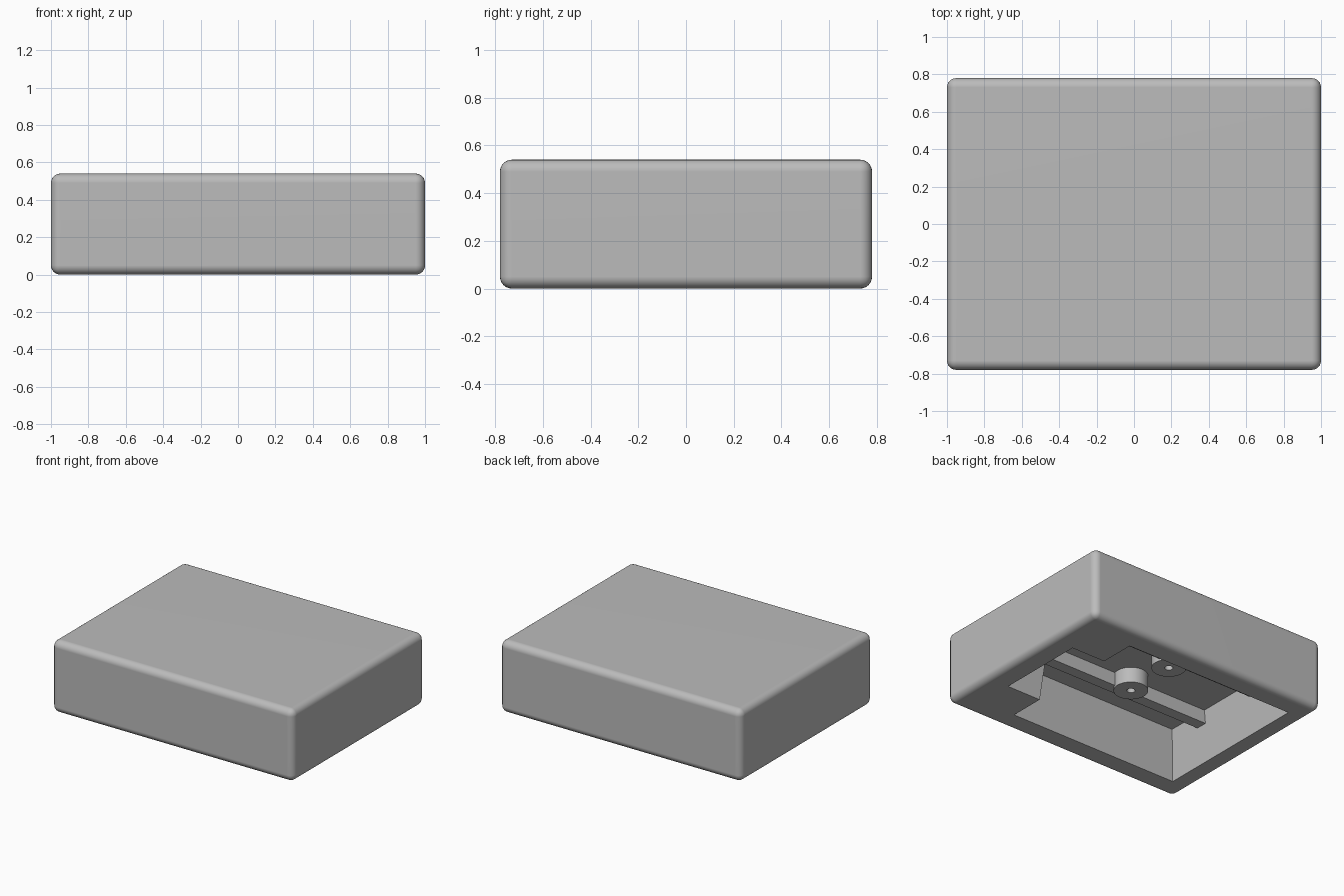
import bpy
import bmesh
import math
from mathutils import Matrix, Vector

if "Cube" in bpy.data.objects:
    bpy.data.objects.remove(bpy.data.objects["Cube"])

HEIGHT = 0.54
CEILING = 0.38
DRAFT = 0.09     # inward slope of the cavity walls per unit height

grey = bpy.data.materials.new("plain_grey")
grey.use_nodes = True
colour = (0.5, 0.5, 0.5, 1)
grey.diffuse_color = colour
grey.node_tree.nodes["Principled BSDF"].inputs["Base Color"].default_value = colour


def finish(name, bm):
    bmesh.ops.recalc_face_normals(bm, faces=bm.faces)
    mesh = bpy.data.meshes.new(name)
    bm.to_mesh(mesh)
    bm.free()
    mesh.materials.append(grey)
    obj = bpy.data.objects.new(name, mesh)
    bpy.context.collection.objects.link(obj)
    return obj


def activate(obj):
    bpy.ops.object.select_all(action='DESELECT')
    obj.select_set(True)
    bpy.context.view_layer.objects.active = obj


def box(name, low, high):
    low, high = Vector(low), Vector(high)
    bm = bmesh.new()
    bmesh.ops.create_cube(bm, size=1, matrix=Matrix.Translation((low + high) / 2)
                          @ Matrix.Diagonal((*(high - low), 1)))
    return finish(name, bm)


def cavity_outline(z):
    """Opening with two stepped corners on the +x end, narrowing upwards."""
    d = DRAFT * z
    half = [(-0.855 + d, 0.61 - d), (0.55 - d, 0.61 - d),
            (0.55 - d, 0.34 - d), (0.83 - d, 0.34 - d)]
    return half + [(x, -y) for x, y in reversed(half)]


# Cavity cutter, lofted between two outlines
bm = bmesh.new()
rings = [[bm.verts.new((x, y, z)) for x, y in cavity_outline(z)]
         for z in (-0.1, CEILING)]
for ring in rings:
    bm.faces.new(ring)
count = len(rings[0])
for i in range(count):
    j = (i + 1) % count
    bm.faces.new((rings[0][i], rings[0][j], rings[1][j], rings[1][i]))
cutter = finish("cavity_cutter", bm)
cutter.hide_render = True

# Rounded outer shell, hollowed from below
shell = box("shell", (-1, -0.78, 0), (1, 0.78, HEIGHT))
activate(shell)
bevel = shell.modifiers.new("rounding", 'BEVEL')
bevel.width = 0.05
bevel.segments = 6
hollow = shell.modifiers.new("hollow", 'BOOLEAN')
hollow.operation = 'DIFFERENCE'
hollow.solver = 'EXACT'
hollow.object = cutter
for name in ("rounding", "hollow"):
    bpy.ops.object.modifier_apply(modifier=name)
bpy.data.objects.remove(cutter)
bpy.ops.object.shade_smooth_by_angle(angle=math.radians(30))
weighted = shell.modifiers.new("flat_panels", 'WEIGHTED_NORMAL')
weighted.keep_sharp = True

# Ribs and hollow screw posts hanging from the ceiling
for side, label in ((-1, "front"), (1, "back")):
    y_range = sorted((side * 0.235, side * 0.32))
    box(label + "_rib", (-0.85, y_range[0], 0.28), (0.82, y_range[1], CEILING + 0.01))

    bm = bmesh.new()
    profile = [(0.118, CEILING + 0.01), (0.118, 0.265), (0.028, 0.265), (0.028, CEILING + 0.01)]
    verts = [bm.verts.new((r, 0, z)) for r, z in profile]
    edges = [bm.edges.new(pair) for pair in zip(verts, verts[1:])]
    bmesh.ops.spin(bm, geom=verts + edges, cent=(0, 0, 0), axis=(0, 0, 1),
                   angle=math.tau, steps=32, use_merge=True)
    bmesh.ops.remove_doubles(bm, verts=bm.verts, dist=0.0001)
    post = finish(label + "_post", bm)
    post.location = (-0.14, side * 0.2, 0)
    activate(post)
    bpy.ops.object.shade_smooth_by_angle(angle=math.radians(30))
